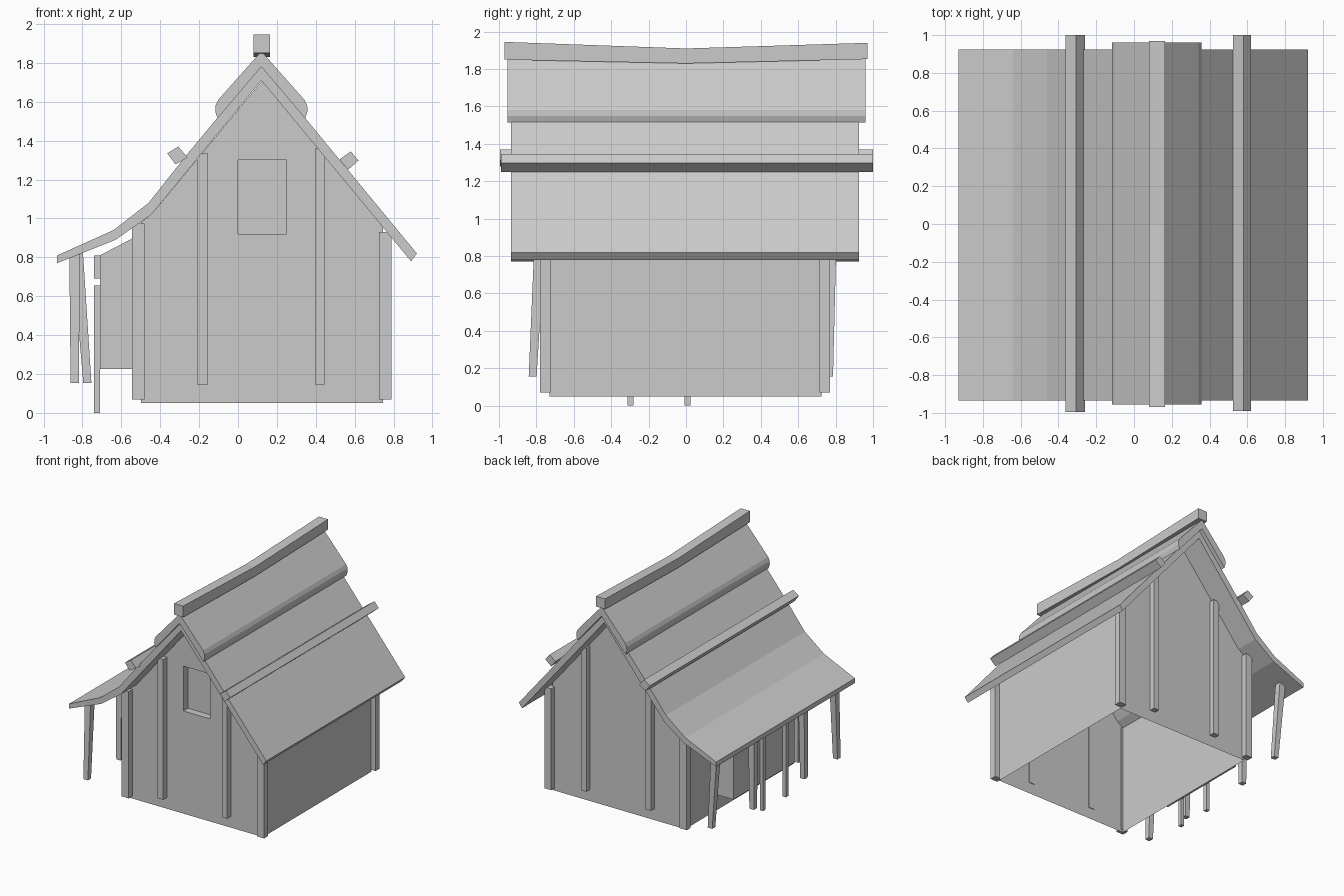
import bpy, bmesh
from mathutils import Vector

if "Cube" in bpy.data.objects:
    bpy.data.objects.remove(bpy.data.objects["Cube"])


def make(name, verts, faces):
    me = bpy.data.meshes.new(name)
    bm = bmesh.new()
    vs = [bm.verts.new(v) for v in verts]
    for f in faces:
        bm.faces.new([vs[i] for i in f])
    bmesh.ops.remove_doubles(bm, verts=bm.verts, dist=1e-4)
    bmesh.ops.recalc_face_normals(bm, faces=bm.faces)
    bm.to_mesh(me)
    bm.free()
    ob = bpy.data.objects.new(name, me)
    bpy.context.collection.objects.link(ob)
    return ob


def loft(name, sections):
    """Closed solid through a row of matching cross-sections."""
    n = len(sections[0])
    verts = [v for s in sections for v in s]
    faces = [list(range(n)), list(range(len(verts) - n, len(verts)))]
    for k in range(len(sections) - 1):
        for i in range(n):
            j = (i + 1) % n
            faces.append([k * n + i, k * n + j, (k + 1) * n + j, (k + 1) * n + i])
    return make(name, verts, faces)


def extrude_y(name, profile, y0, y1):
    return loft(name, [[(x, y, z) for x, z in profile] for y in (y0, y1)])


def box(name, x0, x1, y0, y1, z0, z1):
    return extrude_y(name, [(x0, z0), (x1, z0), (x1, z1), (x0, z1)], y0, y1)


def post(name, bottom, top, w0, w1):
    """Square post that may lean and taper."""
    def ring(p, w):
        return [Vector(p) + Vector((a * w / 2, b * w / 2, 0))
                for a, b in ((-1, -1), (1, -1), (1, 1), (-1, 1))]
    return loft(name, [ring(bottom, w0), ring(top, w1)])


# Walls: open shell, front gable split around the window recess
YF, YB, CX = -0.73, 0.725, 0.125
left = [(CX, 1.71), (-0.445, 1.02), (-0.5, 0.98), (-0.5, 0.05), (CX, 0.05)]
right = [(CX, 0.05), (0.745, 0.05), (0.745, 0.955), (CX, 1.71)]
win = [(0.0, 0.92), (0.25, 0.92), (0.25, 1.3), (0.0, 1.3)]
verts, faces = [], []


def add(pts):
    faces.append(list(range(len(verts), len(verts) + len(pts))))
    verts.extend(pts)


add([(x, YF, z) for x, z in left + [(CX, 0.92), win[0], win[3], (CX, 1.3)]])
add([(x, YF, z) for x, z in right + [(CX, 1.3), win[2], win[1], (CX, 0.92)]])
add([(x, YB, z) for x, z in left[:4] + right[1:3]])
for x, z in ((-0.5, 0.98), (0.745, 0.955)):
    add([(x, YF, 0.05), (x, YB, 0.05), (x, YB, z), (x, YF, z)])
for i in range(4):
    (xa, za), (xb, zb) = win[i], win[(i + 1) % 4]
    add([(xa, YF, za), (xb, YF, zb), (xb, YF + 0.06, zb), (xa, YF + 0.06, za)])
add([(x, YF + 0.06, z) for x, z in win])
make("walls", verts, faces)

# Main roof with the flared porch eave
extrude_y("roof", [(0.92, 0.82), (0.12, 1.79), (-0.27, 1.32), (-0.46, 1.08),
                   (-0.64, 0.94), (-0.93, 0.81), (-0.93, 0.77), (-0.63, 0.89),
                   (-0.445, 1.02), (0.12, 1.71), (0.89, 0.78)], -0.935, 0.925)

# Upper roof layer with rounded lower edge
half = [(0.0, 1.86), (0.222, 1.61), (0.236, 1.58), (0.237, 1.55), (0.225, 1.515)]
cap = [(0.12 + x, z) for x, z in half] + [(0.12, 1.78)]
cap += [(0.12 - x, z) for x, z in reversed(half[1:])]
extrude_y("roof_cap", cap, -0.955, 0.96)

# Sagging ridge beam
loft("ridge_beam", [[(0.08, y, b), (0.165, y, b), (0.165, y, t), (0.08, y, t)]
                    for y, b, t in ((-0.97, 1.85, 1.945), (0, 1.83, 1.91), (0.97, 1.853, 1.94))])

# Rails lying on the roof slopes
extrude_y("roof_rail_left", [(-0.363, 1.335), (-0.307, 1.37), (-0.26, 1.314), (-0.322, 1.278)], -0.995, 1.0)
extrude_y("roof_rail_right", [(0.523, 1.304), (0.58, 1.345), (0.62, 1.298), (0.565, 1.25)], -0.99, 1.0)

# Timber posts on both gables
for side, y0, y1 in (("front", -0.78, -0.725), ("back", 0.715, 0.77)):
    box(side + "_corner_post_left", -0.545, -0.48, y0, y1, 0.07, 0.975)
    box(side + "_corner_post_right", 0.725, 0.79, y0, y1, 0.07, 0.93)
    box(side + "_gable_post_left", -0.21, -0.155, y0, y1, 0.145, 1.335)
    box(side + "_gable_post_right", 0.395, 0.445, y0, y1, 0.145, 1.36)

# Entrance bay on the left side with its frame
extrude_y("entrance_bay", [(-0.71, 0.225), (-0.5, 0.225), (-0.5, 0.92), (-0.71, 0.81)], -0.44, 0.38)
for y in (-0.297, 0.008):
    box("door_post", -0.74, -0.71, y - 0.017, y + 0.017, 0, 0.655)
box("door_lintel", -0.74, -0.71, -0.35, 0.06, 0.69, 0.81)

# Leaning porch posts under the eave
for b, t in (((-0.84, -0.82), (-0.84, -0.785)), ((-0.84, -0.38), (-0.84, -0.37)),
             ((-0.84, 0.30), (-0.84, 0.30)), ((-0.775, 0.765), (-0.825, 0.775))):
    post("porch_post", (*b, 0.155), (*t, 0.825), 0.042, 0.055)
